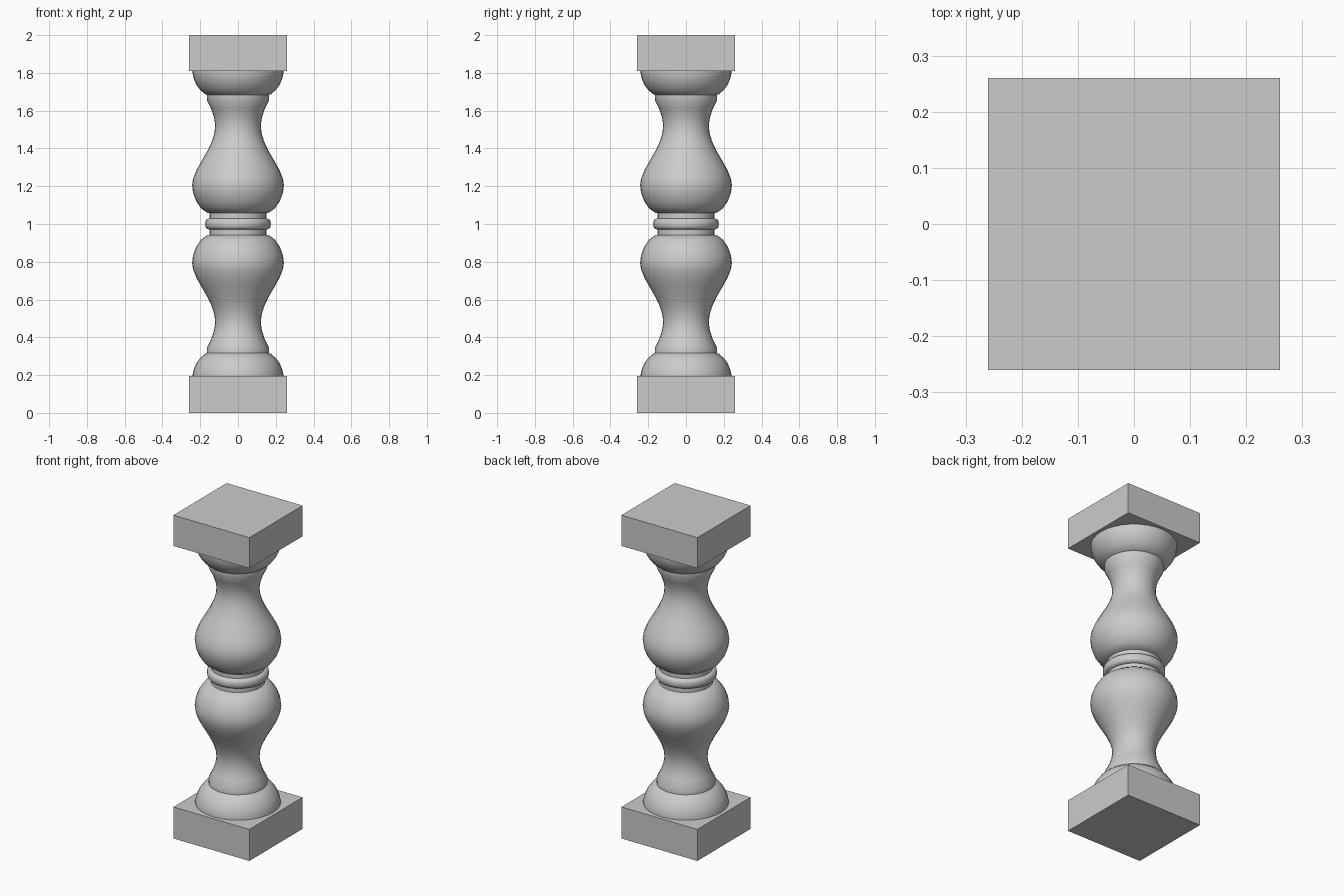
import bpy, bmesh, math

cube = bpy.data.objects.get("Cube")
if cube:
    bpy.data.objects.remove(cube, do_unlink=True)

stone = bpy.data.materials.new("grey stone")
stone.use_nodes = True
GREY = (0.6, 0.6, 0.6, 1)
stone.diffuse_color = GREY
stone.node_tree.nodes["Principled BSDF"].inputs["Base Color"].default_value = GREY


def add_object(name, bm):
    bmesh.ops.recalc_face_normals(bm, faces=bm.faces)
    mesh = bpy.data.meshes.new(name)
    bm.to_mesh(mesh)
    bm.free()
    mesh.materials.append(stone)
    obj = bpy.data.objects.new(name, mesh)
    bpy.context.collection.objects.link(obj)
    return obj


def block(name, z0, z1, half=0.26):
    bm = bmesh.new()
    bmesh.ops.create_cube(bm, size=1)
    for v in bm.verts:
        v.co = (v.co.x * 2 * half, v.co.y * 2 * half, z0 + (v.co.z + 0.5) * (z1 - z0))
    return add_object(name, bm)


def turned(name, profile, mirror=False, segments=32):
    """Closed solid of revolution from (radius, height) points."""
    if mirror:
        profile = [(r, 2 - z) for r, z in profile]
    bm = bmesh.new()
    rings = []
    for r, z in profile:
        rings.append([bm.verts.new((r * math.cos(2 * math.pi * i / segments),
                                    r * math.sin(2 * math.pi * i / segments), z))
                      for i in range(segments)])
    for a, b in zip(rings, rings[1:]):
        for i in range(segments):
            j = (i + 1) % segments
            bm.faces.new((a[i], a[j], b[j], b[i]))
    bm.faces.new(rings[0])
    bm.faces.new(rings[-1])
    obj = add_object(name, bm)
    bpy.ops.object.select_all(action='DESELECT')
    obj.select_set(True)
    bpy.context.view_layer.objects.active = obj
    bpy.ops.object.shade_smooth_by_angle(angle=math.radians(40))
    return obj


# Lower-half profiles, mirrored about the middle for the upper half
cushion = [(0.24, 0.19), (0.24, 0.205), (0.233, 0.235), (0.219, 0.265),
           (0.198, 0.293), (0.175, 0.312), (0.15, 0.322)]
vase = [(0.165, 0.317), (0.165, 0.345), (0.142, 0.39), (0.127, 0.435),
        (0.121, 0.475), (0.124, 0.515), (0.137, 0.56), (0.16, 0.61),
        (0.192, 0.665), (0.22, 0.715), (0.238, 0.76), (0.243, 0.795),
        (0.238, 0.835), (0.221, 0.88), (0.195, 0.918), (0.158, 0.943)]

for side, mirror in (("lower", False), ("upper", True)):
    turned(side + "_cushion", cushion, mirror)
    turned(side + "_vase", vase, mirror)

# Waist between the two vases
turned("waist_core", [(0.151, 0.935), (0.151, 1.065)])
turned("waist_ring", [(0.151, 0.97), (0.165, 0.975), (0.172, 0.984), (0.174, 1.0),
                      (0.172, 1.016), (0.165, 1.025), (0.151, 1.03)])

# Square plinth and cap
block("base_plinth", 0.0, 0.195)
block("top_cap", 1.81, 2.0)
